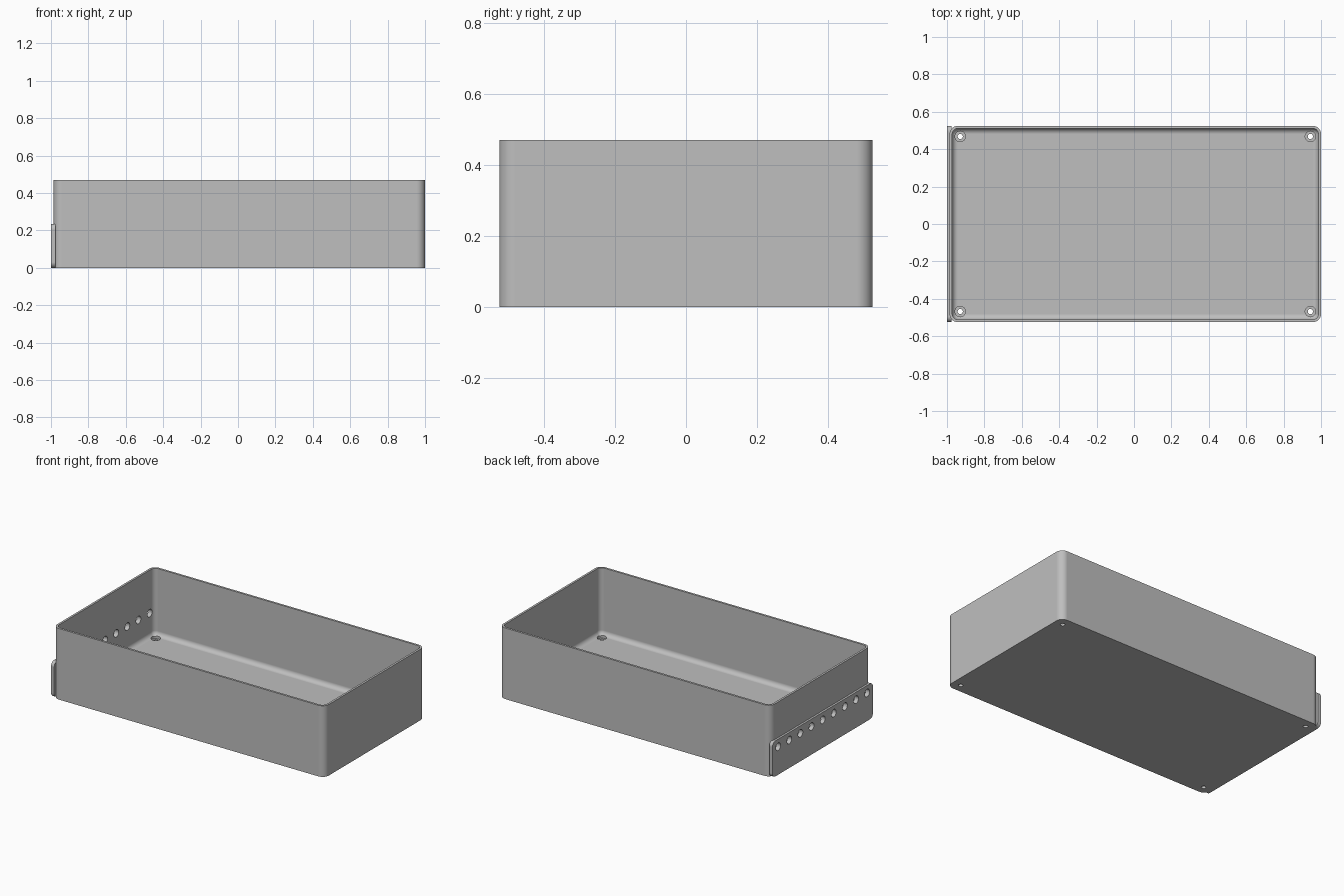
import bpy, bmesh, math
from mathutils import Matrix, Vector

cube = bpy.data.objects.get("Cube")
if cube:
    bpy.data.objects.remove(cube, do_unlink=True)

# Material
grey = bpy.data.materials.new("plain grey")
grey.use_nodes = True
colour = (0.52, 0.52, 0.52, 1)
grey.diffuse_color = colour
grey.node_tree.nodes["Principled BSDF"].inputs["Base Color"].default_value = colour

# Main sizes
X0, X1, HALF_Y, TOP = -0.986, 1.0, 0.525, 0.47
MID, HALF_X = (X0 + X1) / 2, (X1 - X0) / 2
WALL, FLOOR, CORNER, FILLET = 0.014, 0.028, 0.045, 0.03


def rounded_rect(half_w, half_h, r, steps=8):
    """Points around a rectangle with rounded corners."""
    pts = []
    for q, (sx, sy) in enumerate(((1, 1), (-1, 1), (-1, -1), (1, -1))):
        for i in range(steps + 1):
            a = (q + i / steps) * math.pi / 2
            pts.append((sx * (half_w - r) + r * math.cos(a),
                        sy * (half_h - r) + r * math.sin(a)))
    return pts


def loft(name, rings):
    """Skin closed rings of equal length and cap both ends."""
    bm = bmesh.new()
    loops = [[bm.verts.new(p) for p in ring] for ring in rings]
    for a, b in zip(loops, loops[1:]):
        for i in range(len(a)):
            j = (i + 1) % len(a)
            bm.faces.new((a[i], a[j], b[j], b[i]))
    bm.faces.new(loops[0][::-1])
    bm.faces.new(loops[-1])
    return finish(name, bm)


def finish(name, bm):
    bmesh.ops.recalc_face_normals(bm, faces=bm.faces)
    mesh = bpy.data.meshes.new(name)
    bm.to_mesh(mesh)
    bm.free()
    mesh.materials.append(grey)
    obj = bpy.data.objects.new(name, mesh)
    bpy.context.collection.objects.link(obj)
    return obj


def cylinders(name, centres, radius, depth, axis):
    """One mesh holding a row of separate cylinders."""
    bm = bmesh.new()
    turn = Vector((0, 0, 1)).rotation_difference(Vector(axis)).to_matrix().to_4x4()
    for c in centres:
        bmesh.ops.create_cone(bm, cap_ends=True, segments=32, radius1=radius,
                              radius2=radius, depth=depth,
                              matrix=Matrix.Translation(c) @ turn)
    obj = finish(name, bm)
    obj.hide_render = True
    return obj


def activate(obj):
    bpy.ops.object.select_all(action='DESELECT')
    obj.select_set(True)
    bpy.context.view_layer.objects.active = obj


def cut(obj, cutter):
    mod = obj.modifiers.new("cut", 'BOOLEAN')
    mod.operation, mod.solver, mod.object = 'DIFFERENCE', 'EXACT', cutter
    activate(obj)
    bpy.ops.object.modifier_apply(modifier=mod.name)


# Open tray: outer wall, rim, inner wall, and a fillet down to the floor
profile = [(0, 0), (0, TOP), (WALL, TOP)]
for i in range(9):
    a = i / 8 * math.pi / 2
    profile.append((WALL + FILLET * (1 - math.cos(a)),
                    FLOOR + FILLET * (1 - math.sin(a))))
rings = []
for inset, z in profile:
    outline = rounded_rect(HALF_X - inset, HALF_Y - inset, CORNER - inset)
    rings.append([(MID + x, y, z) for x, y in outline])
tray = loft("tray", rings)

# Side mounting plate with rounded corners
PLATE_H = 0.235
plate_outline = rounded_rect(HALF_Y, PLATE_H / 2, 0.03)
plate = loft("side_plate", [[(x, y, z + PLATE_H / 2) for y, z in plate_outline]
                            for x in (-1.0, -0.977)])

# Row of holes through plate and wall
row = [(-0.98, -0.465 + i * 0.93 / 8, 0.185) for i in range(9)]
row_cutter = cylinders("row_cutter", row, 0.025, 0.1, (1, 0, 0))
cut(tray, row_cutter)
cut(plate, row_cutter)

# Counterbored screw holes in the floor corners
corners = [(MID + sx * 0.936, sy * 0.468) for sx in (-1, 1) for sy in (-1, 1)]
bore_cutter = cylinders("bore_cutter", [(x, y, 0.044) for x, y in corners],
                        0.028, 0.06, (0, 0, 1))
screw_cutter = cylinders("screw_cutter", [(x, y, 0) for x, y in corners],
                         0.014, 0.1, (0, 0, 1))
cut(tray, bore_cutter)
cut(tray, screw_cutter)

for helper in (row_cutter, bore_cutter, screw_cutter):
    bpy.data.objects.remove(helper, do_unlink=True)

# Smooth the curved areas, keep flats flat and edges crisp
for obj in (tray, plate):
    activate(obj)
    bpy.ops.object.shade_smooth_by_angle(angle=math.radians(30))
    weighted = obj.modifiers.new("weighted_normals", 'WEIGHTED_NORMAL')
    weighted.keep_sharp = True
